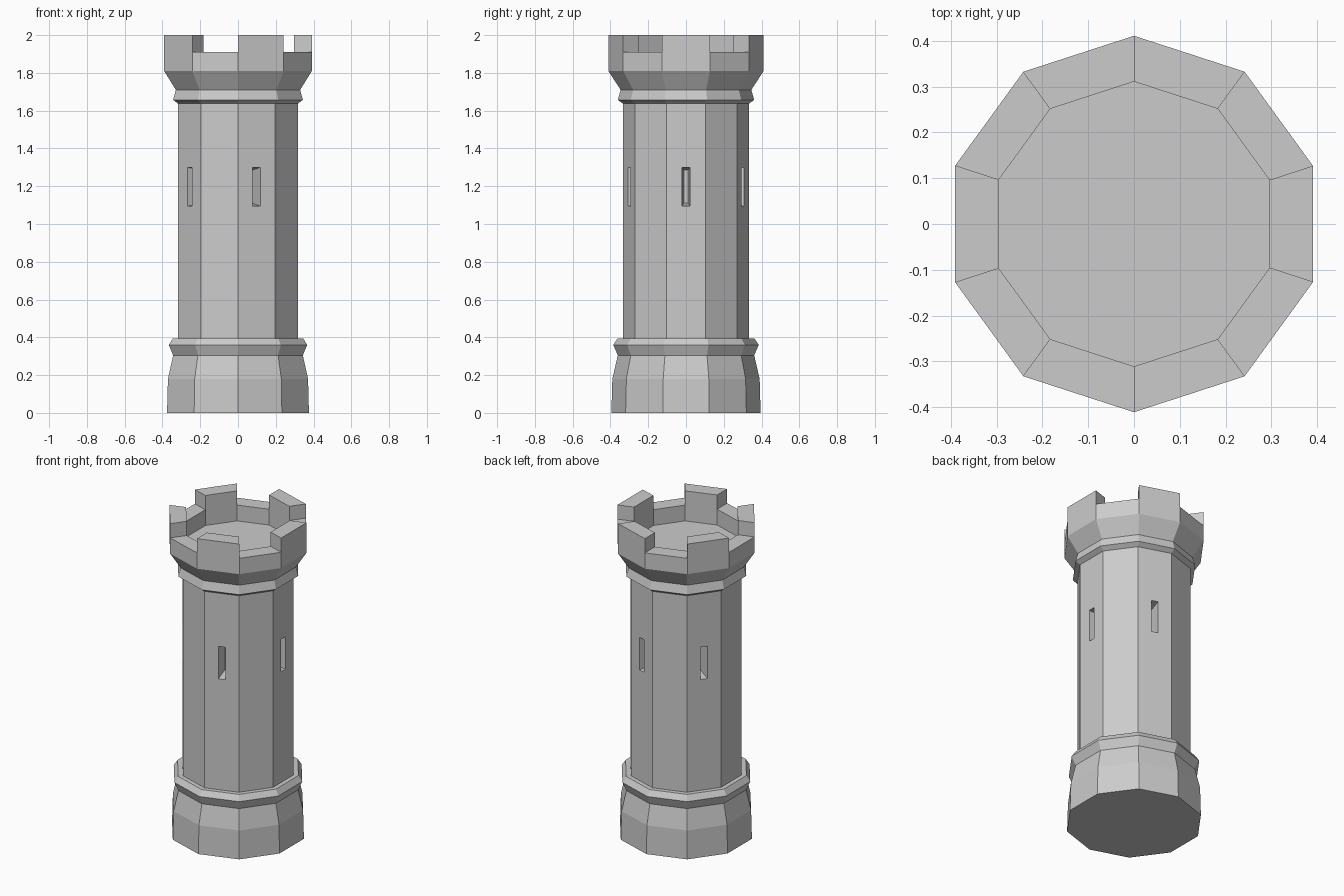
import bpy, bmesh
from math import cos, sin, radians
from mathutils import Vector

if "Cube" in bpy.data.objects:
    bpy.data.objects.remove(bpy.data.objects["Cube"])

N = 10
STEP = 360 / N


def lathe(profile, cap_bottom=False, cap_top=False):
    """Ten-sided revolve of (radius, z) points; returns bmesh and faces per band.
    Face i of a band is centred on angle i * 36 degrees."""
    bm = bmesh.new()
    rings = []
    for r, z in profile:
        rings.append([bm.verts.new((r * cos(radians(STEP * (i - 0.5))),
                                    r * sin(radians(STEP * (i - 0.5))), z)) for i in range(N)])
    bands = []
    for a, b in zip(rings, rings[1:]):
        bands.append([bm.faces.new((a[i], a[(i + 1) % N], b[(i + 1) % N], b[i])) for i in range(N)])
    if cap_bottom:
        bm.faces.new(rings[0][::-1])
    if cap_top:
        bm.faces.new(rings[-1])
    return bm, bands


def finish(bm, name):
    mesh = bpy.data.meshes.new(name)
    bm.to_mesh(mesh)
    bm.free()
    obj = bpy.data.objects.new(name, mesh)
    bpy.context.collection.objects.link(obj)
    return obj


def place_slit(face, angle, dist, half_w, z_lo, z_hi):
    """Move the four corners of a wall face to an upright slit rectangle."""
    out = Vector((cos(angle), sin(angle), 0))
    side = Vector((-sin(angle), cos(angle), 0))
    mid_z = face.calc_center_median().z
    for v in face.verts:
        s = half_w if v.co.dot(side) > 0 else -half_w
        z = z_hi if v.co.z > mid_z else z_lo
        v.co = out * dist + side * s + Vector((0, 0, z))


# Flared plinth with a moulded lip
bm, _ = lathe([(0.395, 0), (0.39, 0.18), (0.361, 0.305), (0.385, 0.36),
               (0.362, 0.395), (0.333, 0.395)], cap_bottom=True)
finish(bm, "tower_base")

# Shaft with five tapered arrow slits, one on every other wall
R = 0.333
bm, bands = lathe([(R, 0.395), (R, 1.637)])
apothem = R * cos(radians(STEP / 2))
for i in range(0, N, 2):
    face = bands[0][i]
    angle = radians(STEP * i)
    bmesh.ops.inset_individual(bm, faces=[face], thickness=0.03)
    place_slit(face, angle, apothem, 0.021, 1.095, 1.30)
    bmesh.ops.inset_individual(bm, faces=[face], thickness=0.005)
    place_slit(face, angle, apothem - 0.10, 0.011, 1.11, 1.285)
finish(bm, "tower_shaft")

# Corbelled crown with parapet wall and sunken floor
bm, bands = lathe([(R, 1.637), (0.361, 1.657), (0.346, 1.71), (0.411, 1.81),
                   (0.411, 1.91), (0.311, 1.91), (0.311, 1.81)], cap_top=True)
# Merlons: raise alternate segments of the parapet top
merlons = [bands[4][i] for i in range(0, N, 2)]
for f in merlons:
    new = bmesh.ops.extrude_discrete_faces(bm, faces=[f])["faces"][0]
    edges = list(new.edges)
    lower = [v.co.copy() for v in new.verts]
    for v in new.verts:
        v.co.z = 2.0
    base = [bm.verts.new(c) for c in lower]
    top = list(new.verts)
    for k in range(4):
        quad = (base[k], base[(k + 1) % 4], top[(k + 1) % 4], top[k])
        if not any(set(quad) == set(x.verts) for x in top[k].link_faces):
            bm.faces.new(quad)
bmesh.ops.remove_doubles(bm, verts=bm.verts, dist=0.0005)
finish(bm, "tower_crown")
